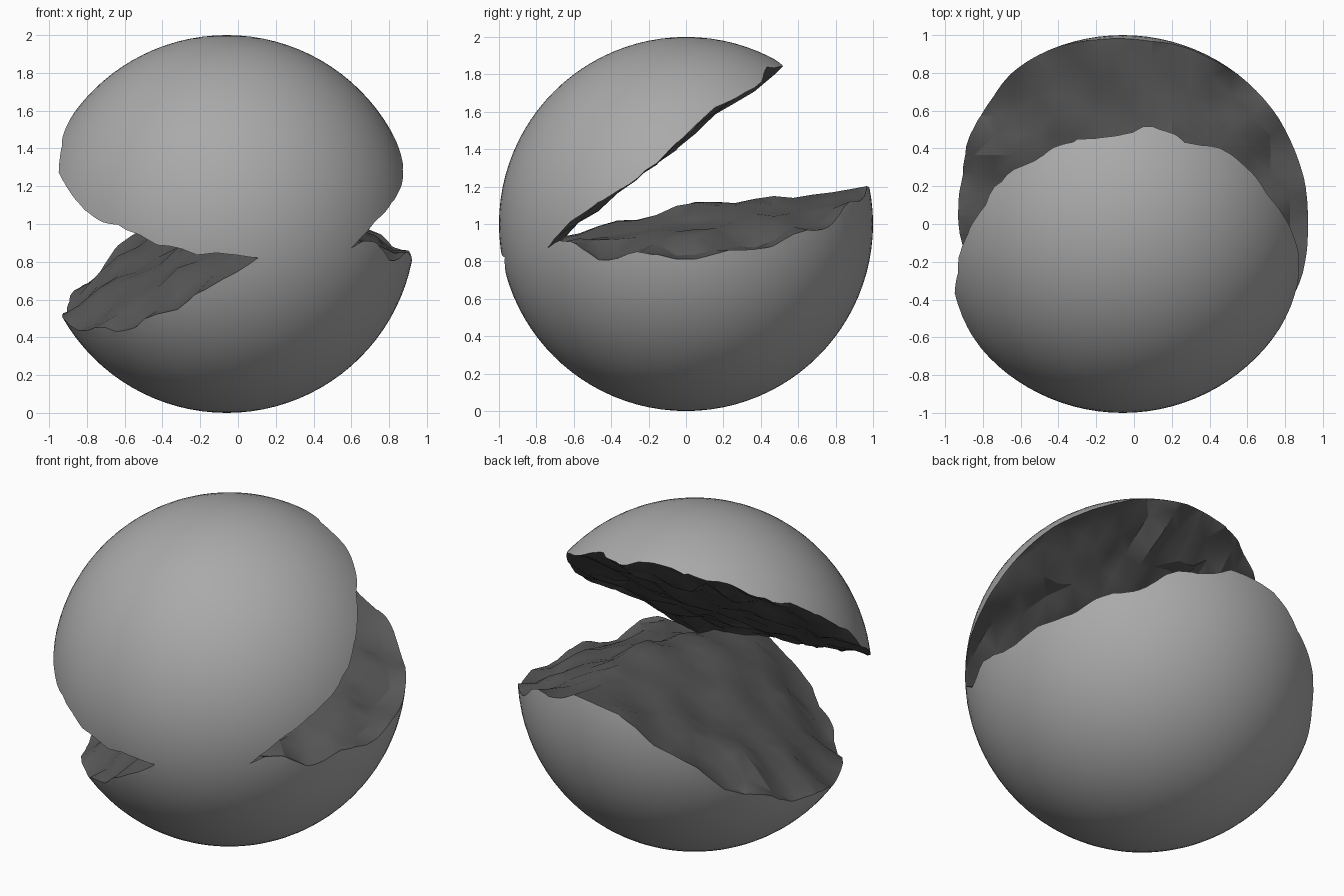
import bpy, bmesh
from math import exp
from mathutils import Vector, noise

if "Cube" in bpy.data.objects:
    bpy.data.objects.remove(bpy.data.objects["Cube"])

CX = -0.06   # sphere centre in x (radius 1, resting on the ground)

# Height samples of the lower broken face: x from centre, y, z
LOW = [
    (-.1, .98, 1.19), (.4, .9, 1.10), (.7, .7, .93), (.9, .4, .86), (1, 0, .79),
    (.9, -.4, .77), (.70, -.72, .89), (.2, -.97, .84), (-.1, -.94, .67),
    (-.34, -.85, .50), (-.54, -.65, .41), (-.8, -.3, .42), (-.87, .2, .51),
    (-.73, .6, .66), (-.45, .85, .95),
    (.1, .8, 1.18), (.25, .42, 1.15), (.25, 0, 1.11), (.2, -.4, 1.03),
    (.15, -.7, .92), (.5, .5, 1.08), (.65, 0, 1.0), (.6, -.4, .94),
    (-.5, .4, .87), (-.5, 0, .75), (-.2, .5, 1.03), (-.15, -.1, .92),
    (-.2, -.5, .80), (-.5, -.4, .60),
]


def grey(name, value):
    mat = bpy.data.materials.new(name)
    mat.diffuse_color = (value, value, value, 1)
    mat.use_nodes = True
    mat.node_tree.nodes["Principled BSDF"].inputs["Base Color"].default_value = mat.diffuse_color
    return mat


SHELL = grey("shell_grey", .40)
BROKEN = grey("broken_face_grey", .10)


def bump(x, y, cx, cy, r):
    return exp(-((x - cx) ** 2 + (y - cy) ** 2) / r ** 2)


def plane(x, y):
    return .9 + .25 * x + .2 * y


def low_face(x, y):
    total = weight = 0
    for px, py, pz in LOW:
        w = 1 / ((x - px) ** 2 + (y - py) ** 2 + .03) ** 2.2
        total += w * (pz - plane(px, py))
        weight += w
    rough = noise.noise(Vector((x * 4.5 + y * 2, y * 3 - x, 3.7)))
    return plane(x, y) + total / weight + .04 * rough


def high_face(x, y):
    rough = noise.noise(Vector((x * 4.3, y * 4.3, 11.2)))
    fine = noise.noise(Vector((x * 8.7, y * 8.7, 5.3)))
    front = .25 * max(0, -y - .5) - .16 * bump(x, y, .46, -.9, .24)
    sides = .1 * min(1, x * x) * exp(-((y - .15) / .35) ** 2) + .09 * bump(x, y, .82, -.5, .2)
    return .91 + .78 * (y + .74) - .08 * x + front + sides + .045 * rough + .055 * fine


def slab(name, face, cap_z, n=23, size=1.2):
    """Solid block between a rough face and a flat cap."""
    bm = bmesh.new()
    step = 2 * size / n
    rows = []
    for j in range(n + 1):
        y = -size + j * step
        xs = [-size + i * step for i in range(n + 1)]
        rows.append([bm.verts.new((x + CX, y, face(x, y))) for x in xs])
    for j in range(n):
        for i in range(n):
            a, b = rows[j][i], rows[j][i + 1]
            c, d = rows[j + 1][i + 1], rows[j + 1][i]
            if (i + j) % 2:
                bm.faces.new((a, b, c)), bm.faces.new((a, c, d))
            else:
                bm.faces.new((a, b, d)), bm.faces.new((b, c, d))
    rim = rows[0][:-1] + [r[-1] for r in rows[:-1]] + rows[-1][:0:-1] + [r[0] for r in rows[:0:-1]]
    caps = [bm.verts.new((v.co.x, v.co.y, cap_z)) for v in rim]
    for k in range(len(rim)):
        m = (k + 1) % len(rim)
        bm.faces.new((rim[k], rim[m], caps[m], caps[k]))
    bm.faces.new(caps)
    bmesh.ops.recalc_face_normals(bm, faces=bm.faces)
    me = bpy.data.meshes.new(name)
    bm.to_mesh(me)
    bm.free()
    me.materials.append(BROKEN)
    ob = bpy.data.objects.new(name, me)
    bpy.context.collection.objects.link(ob)
    return ob


def boolean(target, tool, operation):
    mod = target.modifiers.new("cut", 'BOOLEAN')
    mod.object, mod.operation, mod.solver = tool, operation, 'EXACT'
    mod.material_mode = 'TRANSFER'
    bpy.ops.object.select_all(action='DESELECT')
    target.select_set(True)
    bpy.context.view_layer.objects.active = target
    bpy.ops.object.modifier_apply(modifier=mod.name)
    bpy.data.objects.remove(tool, do_unlink=True)


# Wedge-shaped gap: above the lower face and below the upper face
gap = slab("gap_cutter", low_face, 3.5)
boolean(gap, slab("upper_limit", high_face, -2.5), 'INTERSECT')

# Cracked ball, its broken faces darker than the shell
bpy.ops.mesh.primitive_uv_sphere_add(segments=96, ring_count=48, radius=1, location=(CX, 0, 1))
ball = bpy.context.object
ball.name = "cracked_ball"
ball.data.materials.append(SHELL)
boolean(ball, gap, 'DIFFERENCE')
bpy.ops.object.shade_smooth_by_angle(angle=0.5)
